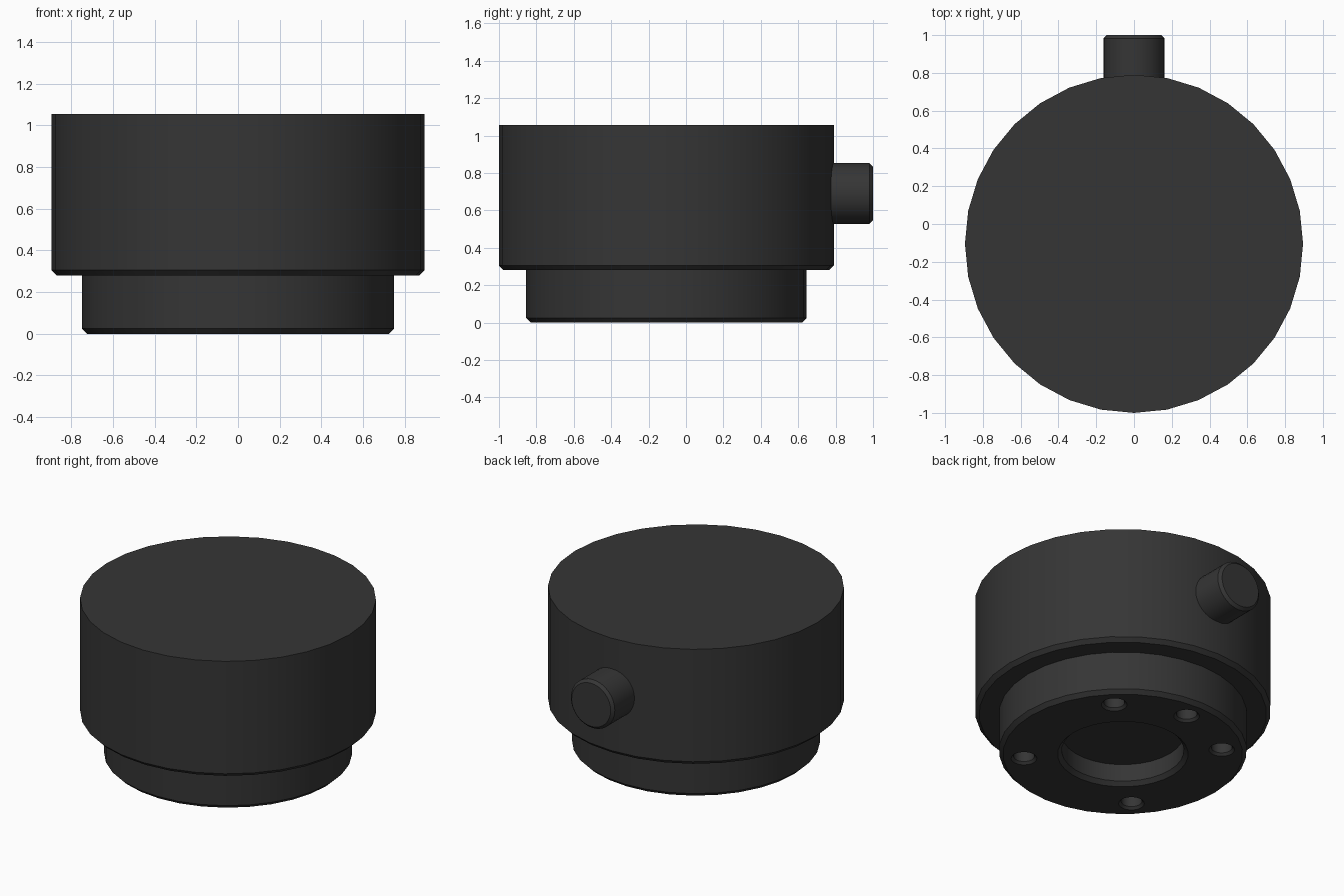
import bpy, bmesh, math
from mathutils import Matrix, Vector

if "Cube" in bpy.data.objects:
    bpy.data.objects.remove(bpy.data.objects["Cube"], do_unlink=True)

AXIS_Y = -0.105    # housing axis, shifted forward to make room for the knob
BEVEL = 0.025

black = bpy.data.materials.new("matte_black")
black.use_nodes = True
colour = (0.036, 0.036, 0.036, 1)
black.diffuse_color = colour
black.node_tree.nodes["Principled BSDF"].inputs["Base Color"].default_value = colour


def lathe(name, profile, matrix=Matrix(), sides=32):
    """Revolve (radius, height) points about z; both ends are capped."""
    bm = bmesh.new()
    rings = []
    for r, h in profile:
        angles = [math.tau * i / sides for i in range(sides)]
        rings.append([bm.verts.new((r * math.cos(a), r * math.sin(a), h)) for a in angles])
    for low, high in zip(rings, rings[1:]):
        for i in range(sides):
            j = (i + 1) % sides
            bm.faces.new((low[i], low[j], high[j], high[i]))
    bm.faces.new(rings[0])
    bm.faces.new(rings[-1])
    bmesh.ops.recalc_face_normals(bm, faces=bm.faces)
    bm.transform(matrix)
    mesh = bpy.data.meshes.new(name)
    bm.to_mesh(mesh)
    bm.free()
    mesh.materials.append(black)
    obj = bpy.data.objects.new(name, mesh)
    bpy.context.collection.objects.link(obj)
    return obj


def smooth(obj):
    bpy.ops.object.select_all(action="DESELECT")
    obj.select_set(True)
    bpy.context.view_layer.objects.active = obj
    bpy.ops.object.shade_smooth_by_angle(angle=math.radians(30))


# Housing: wide drum, narrower mounting collar and a shallow bore underneath
bore, collar, drum = 0.37, 0.75, 0.895
housing = lathe("housing", [
    (bore, 0.14), (bore, BEVEL), (bore + BEVEL, 0),
    (collar - BEVEL, 0), (collar, BEVEL), (collar, 0.28),
    (drum - BEVEL, 0.28), (drum, 0.28 + BEVEL), (drum, 1.055),
], Matrix.Translation((0, AXIS_Y, 0)))

# Screw holes with countersunk rims in the collar
for number, degrees in enumerate((45, 90, 135, 225, 315)):
    a = math.radians(degrees)
    spot = Vector((0.6 * math.cos(a), 0.6 * math.sin(a) + AXIS_Y, 0))
    cutter = lathe(f"screw_hole_cutter_{number}",
                   [(0.093, -0.015), (0.063, 0.015), (0.063, 0.15)],
                   Matrix.Translation(spot), 24)
    cut = housing.modifiers.new("screw_hole", "BOOLEAN")
    cut.operation = "DIFFERENCE"
    cut.solver = "EXACT"
    cut.object = cutter
    bpy.context.view_layer.objects.active = housing
    bpy.ops.object.modifier_apply(modifier=cut.name)
    bpy.data.objects.remove(cutter, do_unlink=True)
smooth(housing)

# Side knob pointing backwards
turn = Matrix.Translation((0, 0, 0.69)) @ Matrix.Rotation(-math.pi / 2, 4, "X")
knob = lathe("side_knob", [(0.162, 0.7), (0.162, 0.982), (0.144, 1.0)], turn)
smooth(knob)
